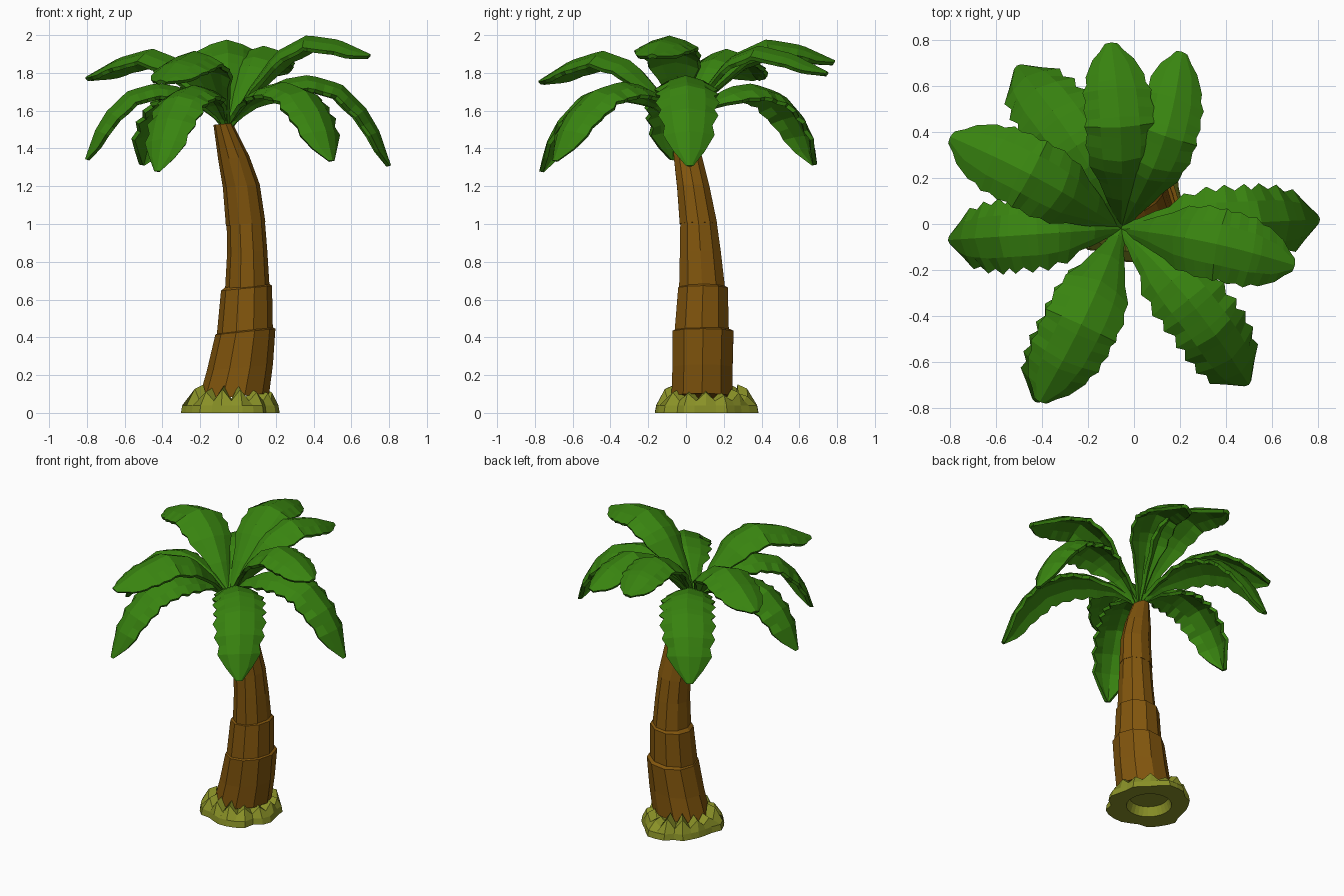
import bpy, math, random
from mathutils import Vector

if "Cube" in bpy.data.objects:
    bpy.data.objects.remove(bpy.data.objects["Cube"])

random.seed(4)


def material(name, rgb):
    m = bpy.data.materials.new(name)
    m.diffuse_color = (*rgb, 1)
    m.use_nodes = True
    m.node_tree.nodes["Principled BSDF"].inputs["Base Color"].default_value = m.diffuse_color
    return m


GREEN = material("leaf green", (0.04, 0.23, 0.005))
BROWN = material("bark brown", (0.222, 0.092, 0.004))
OLIVE = material("olive grass", (0.25, 0.28, 0.02))


def make(name, verts, faces, mat):
    me = bpy.data.meshes.new(name)
    me.from_pydata([tuple(v) for v in verts], [], faces)
    me.materials.append(mat)
    ob = bpy.data.objects.new(name, me)
    bpy.context.collection.objects.link(ob)
    return ob


def bridge(rings, n):
    """Quads joining consecutive closed rings of n points."""
    return [(r * n + i, r * n + (i + 1) % n, (r + 1) * n + (i + 1) % n, (r + 1) * n + i)
            for r in range(rings - 1) for i in range(n)]


def interp(table, s):
    for (a, va), (b, vb) in zip(table, table[1:]):
        if s <= b:
            return va + (vb - va) * (s - a) / (b - a)
    return table[-1][1]


# Trunk: overlapping bark sections, each level is (z, x min, x max, y min, y max)
SECTIONS = [
    [(0.085, -0.21, 0.165, -0.085, 0.255), (0.24, -0.165, 0.185, -0.08, 0.255),
     (0.43, -0.12, 0.198, -0.08, 0.26), (0.44, -0.10, 0.18, -0.06, 0.24)],
    [(0.40, -0.115, 0.185, -0.07, 0.235), (0.66, -0.09, 0.18, -0.048, 0.228),
     (0.675, -0.07, 0.16, -0.03, 0.20)],
    [(0.64, -0.07, 0.168, -0.043, 0.215), (0.85, -0.058, 0.155, -0.038, 0.19),
     (1.01, -0.06, 0.142, -0.035, 0.167)],
    [(1.0, -0.064, 0.145, -0.038, 0.17), (1.2, -0.08, 0.115, -0.052, 0.128),
     (1.35, -0.105, 0.06, -0.068, 0.09), (1.53, -0.13, -0.03, -0.08, 0.03)],
]
N = 10
for k, levels in enumerate(SECTIONS):
    verts = []
    for z, x0, x1, y0, y1 in levels:
        for i in range(N):
            a = 2 * math.pi * i / N
            dx = (x1 - x0) / 2 * math.cos(a)
            verts.append(((x0 + x1) / 2 + dx, (y0 + y1) / 2 + (y1 - y0) / 2 * math.sin(a),
                          z + 0.1 * dx))
    last = (len(levels) - 1) * N
    faces = bridge(len(levels), N) + [tuple(range(N))[::-1], tuple(range(last, last + N))]
    make(f"trunk_section_{k + 1}", verts, faces, BROWN)

# Grass ring: jagged collar with a hollow underside
M = 28
wob = [random.uniform(0.88, 1.06) for _ in range(M)]
spike = [0.075 if i % 2 else random.uniform(0.10, 0.155) for i in range(M)]
rings = [[], [], [], [], [], []]
for i in range(M):
    a = 2 * math.pi * i / M
    for ring, (r, z) in zip(rings, [(0.12, 0.06), (0.14, 0.0), (0.262 * wob[i], 0.0),
                                    (0.255 * wob[i], 0.04), (0.215, spike[i] * 0.85),
                                    (0.165, spike[i])]):
        ring.append((-0.035 + r * math.cos(a), 0.105 + 1.04 * r * math.sin(a), z))
verts = [v for ring in rings for v in ring]
make("grass_ring", verts, bridge(6, M) + [tuple(range(M))], OLIVE)

# Fronds: arched leaf swept along a drooping path, with notched edges
UPPER = [(0, 1.52), (0.15, 1.72), (0.33, 1.91), (0.55, 2.0), (0.78, 1.975), (1, 1.90)]
LOWER = [(0, 1.54), (0.15, 1.67), (0.33, 1.765), (0.5, 1.79), (0.7, 1.74), (0.85, 1.61),
         (0.93, 1.49), (1, 1.31)]
UPPER_WIDTH = [(0, 0.025), (0.1, 0.05), (0.2, 0.105), (0.3, 0.155), (0.45, 0.172),
               (0.75, 0.165), (0.9, 0.125), (1, 0.03)]
LOWER_WIDTH = [(0, 0.025), (0.1, 0.045), (0.2, 0.09), (0.3, 0.145), (0.45, 0.17),
               (0.8, 0.17), (0.92, 0.145), (0.965, 0.1), (1, 0.02)]
BASE = Vector((-0.055, -0.02, 0))
STEPS = 19


def frond(name, tip, path, widths, droop, scale, notch, wide, bend):
    span = Vector((tip[0], tip[1], 0)) - BASE
    out = span.normalized()
    side = Vector((-out.y, out.x, 0))

    def point(s):
        z = 1.52 + (interp(path, s) - 1.52) * scale - droop * s
        return BASE + span * s + side * bend * math.sin(math.pi * s) + Vector((0, 0, z))

    verts = []
    for j in range(STEPS):
        t = j / (STEPS - 1)
        s = t * (1.4 - 0.4 * t)             # finer steps towards the tip
        p = point(s)
        d = (point(min(1, s + 0.06)) - point(max(0, s - 0.06))).normalized()
        up = d.cross(side).normalized()
        if up.z < 0:
            up = -up
        w = interp(widths, s) * wide
        for c in (-1, -0.55, 0, 0.55, 1):
            cut = 1.0
            if abs(c) == 1 and 2 < j < STEPS - 1 and j % 2:
                cut = notch
            verts.append(p + side * (c * w * cut) - up * (0.4 * w * abs(c) ** 1.5))
    faces = [(j * 5 + i + 1, (j + 1) * 5 + i + 1, (j + 1) * 5 + i, j * 5 + i)
             for j in range(STEPS - 1) for i in range(4)]
    ob = make(name, verts, faces, GREEN)
    if ob.data.polygons[30].normal.z < 0:
        ob.data.flip_normals()
    mod = ob.modifiers.new("thickness", 'SOLIDIFY')
    mod.thickness = 0.022
    mod.offset = -1


# (tip x, tip y, droop, height scale, width scale, sideways bend)
TOP = [(0.70, -0.18, 0, 1, 0.95, 0.02), (-0.10, 0.79, 0.03, 0.99, 0.92, -0.02),
       (0.21, 0.75, 0.09, 0.99, 0.85, -0.05), (-0.80, 0.38, 0.11, 0.98, 0.97, -0.02),
       (-0.41, -0.775, 0.13, 0.98, 1.0, 0.02)]
LOW = [(0.81, 0.02, 0, 1, 1.0, 0), (-0.81, -0.07, 0, 0.84, 0.98, 0),
       (-0.43, -0.775, 0.05, 0.9, 0.9, 0), (0.50, -0.70, 0, 0.87, 1.0, 0.03),
       (-0.51, 0.69, 0.02, 0.87, 1.05, -0.03)]
for k, (x, y, d, h, w, b) in enumerate(TOP):
    frond(f"upper_frond_{k + 1}", (x, y), UPPER, UPPER_WIDTH, d, h, 0.93, w, b)
for k, (x, y, d, h, w, b) in enumerate(LOW):
    frond(f"lower_frond_{k + 1}", (x, y), LOWER, LOWER_WIDTH, d, h, 0.84, w, b)
